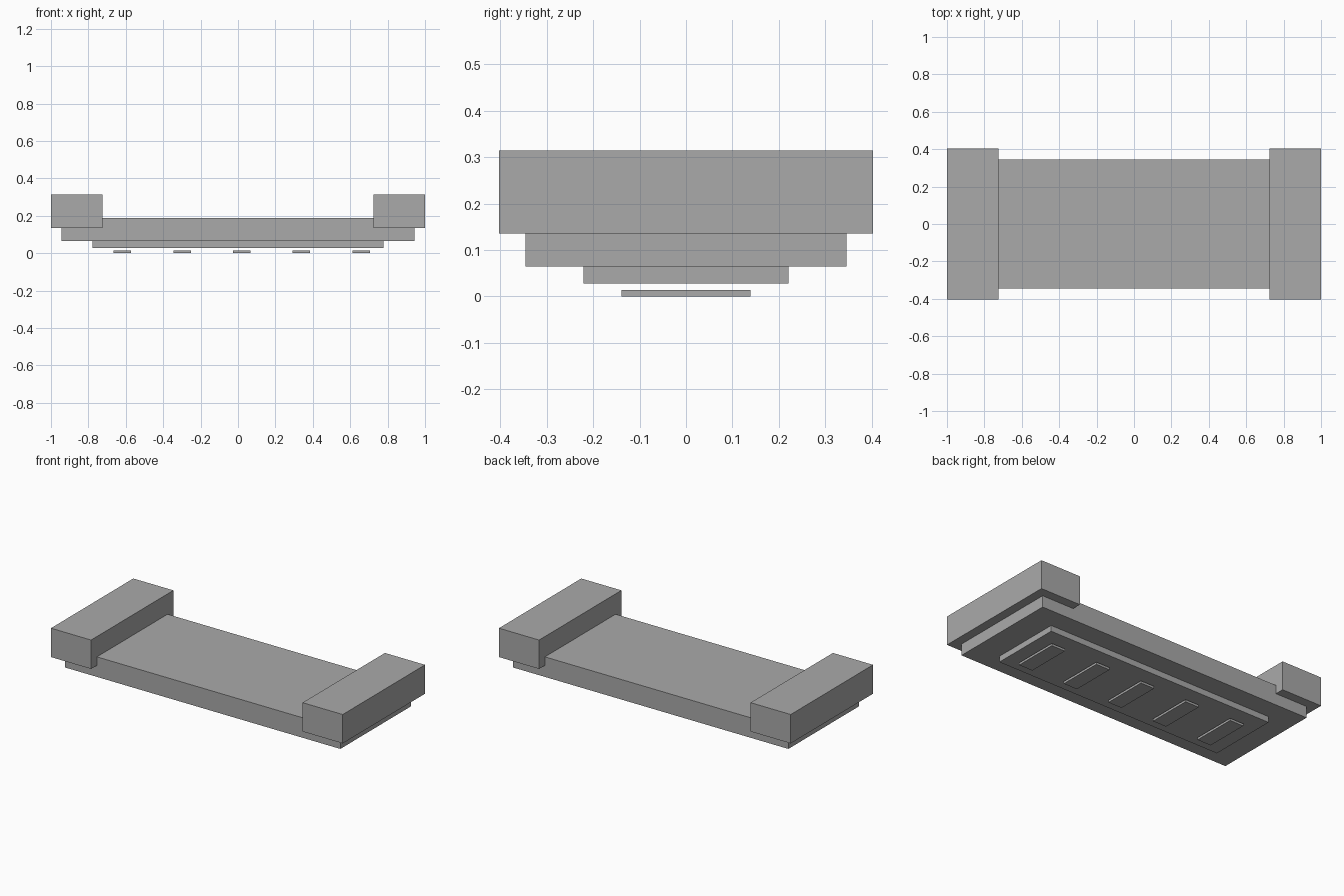
import bpy

if "Cube" in bpy.data.objects:
    bpy.data.objects.remove(bpy.data.objects["Cube"])

grey = bpy.data.materials.new("plain grey")
grey.diffuse_color = (0.4, 0.4, 0.4, 1)
grey.use_nodes = True
grey.node_tree.nodes["Principled BSDF"].inputs["Base Color"].default_value = grey.diffuse_color


def box(name, x, y, z):
    """Box spanning the given (low, high) range on each axis."""
    spans = (x, y, z)
    bpy.ops.mesh.primitive_cube_add(size=1, location=[(a + b) / 2 for a, b in spans])
    obj = bpy.context.object
    obj.name = name
    obj.scale = [b - a for a, b in spans]
    bpy.ops.object.transform_apply(location=False, rotation=False, scale=True)
    obj.data.materials.append(grey)
    return obj


# Main deck and the smaller plate under it
box("deck_slab", (-0.944, 0.944), (-0.346, 0.346), (0.064, 0.188))
box("under_plate", (-0.778, 0.778), (-0.221, 0.221), (0.028, 0.064))

# Raised blocks that overhang both ends of the deck
box("left_end_block", (-1.0, -0.725), (-0.403, 0.403), (0.135, 0.314))
box("right_end_block", (0.725, 1.0), (-0.403, 0.403), (0.135, 0.314))

# Row of thin pads hanging just below the plate
for i in range(5):
    cx = 0.02 + (i - 2) * 0.319
    box(f"bottom_pad_{i + 1}", (cx - 0.047, cx + 0.047), (-0.139, 0.139), (0, 0.014))
